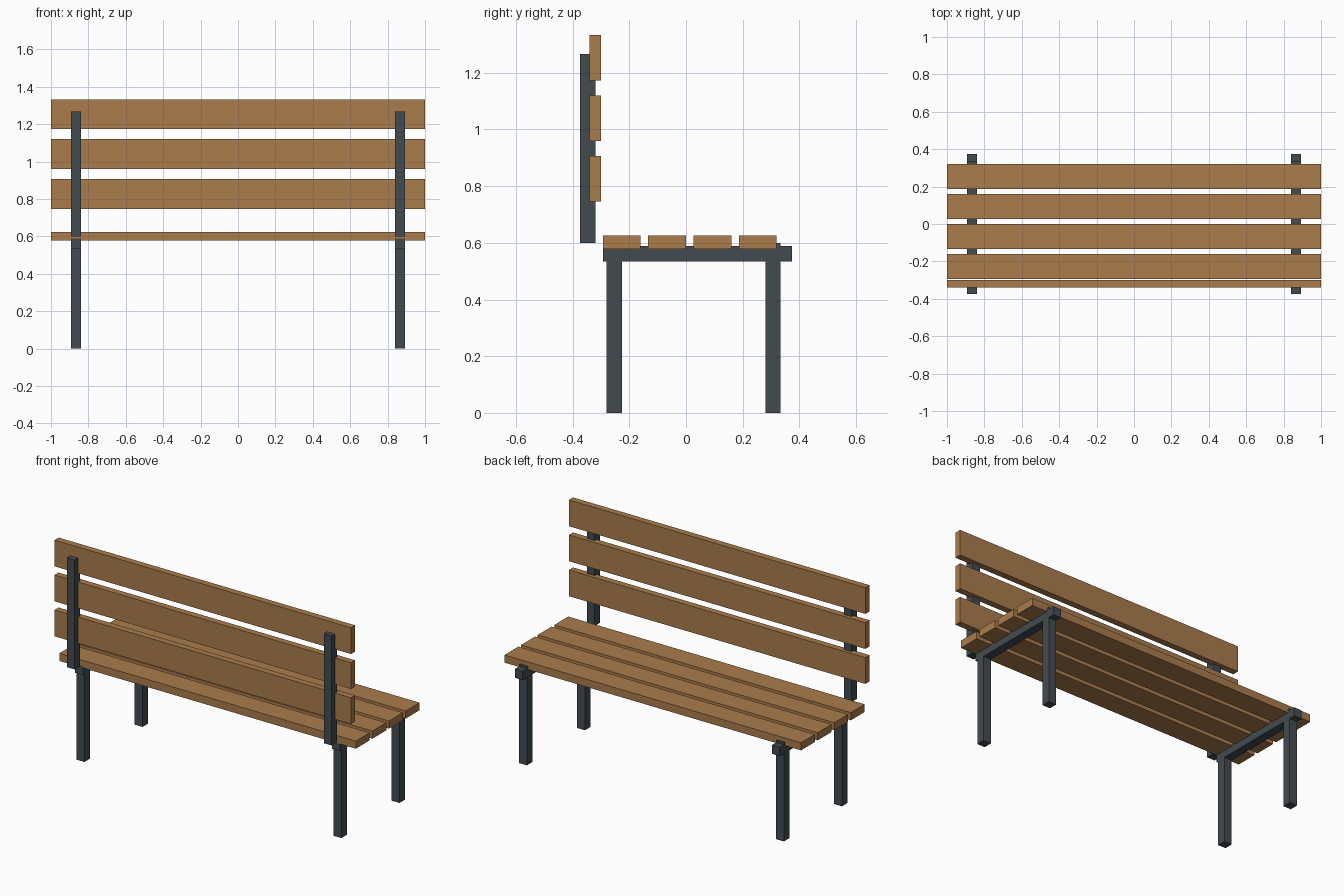
import bpy
import bmesh
from mathutils import Vector

default = bpy.data.objects.get("Cube")
if default:
    bpy.data.objects.remove(default, do_unlink=True)


def make_material(name, rgb):
    mat = bpy.data.materials.new(name)
    mat.use_nodes = True
    color = (*rgb, 1.0)
    mat.diffuse_color = color
    mat.node_tree.nodes["Principled BSDF"].inputs["Base Color"].default_value = color
    return mat


wood = make_material("warm_wood", (0.40, 0.20, 0.072))
metal = make_material("dark_metal", (0.054, 0.071, 0.08))


def box(name, center, size, mat):
    """Flat-faced box with its origin at its centre."""
    mesh = bpy.data.meshes.new(name)
    bm = bmesh.new()
    bmesh.ops.create_cube(bm, size=1.0)
    bmesh.ops.scale(bm, vec=Vector(size), verts=bm.verts)
    bm.to_mesh(mesh)
    bm.free()
    mesh.materials.append(mat)
    obj = bpy.data.objects.new(name, mesh)
    obj.location = center
    bpy.context.collection.objects.link(obj)
    return obj


LENGTH = 2.0
BAR = 0.0533      # square section of the metal frame
FRAME_X = 0.8667  # frame distance from the middle

# Seat slats, from the backrest to the open edge
for i in range(4):
    box(f"seat_slat_{i + 1}", (0, -0.2267 + 0.16 * i, 0.6017),
        (LENGTH, 0.1333, 0.0467), wood)

# Backrest slats, from bottom to top
for i in range(3):
    box(f"back_slat_{i + 1}", (0, -0.32, 0.8267 + 0.2133 * i),
        (LENGTH, 0.04, 0.16), wood)

# Metal frames, mirrored on both sides
for side, sign in (("left", 1), ("right", -1)):
    x = sign * FRAME_X
    box(f"{side}_leg_under_back", (x, -0.2533, 0.3), (BAR, BAR, 0.6), metal)
    box(f"{side}_leg_open_edge", (x, 0.3067, 0.3), (BAR, BAR, 0.6), metal)
    box(f"{side}_seat_rail", (x, 0.04, 0.5617), (BAR, 0.6667, BAR), metal)
    box(f"{side}_back_post", (x, -0.3467, 0.9333), (BAR, BAR, 0.6667), metal)
